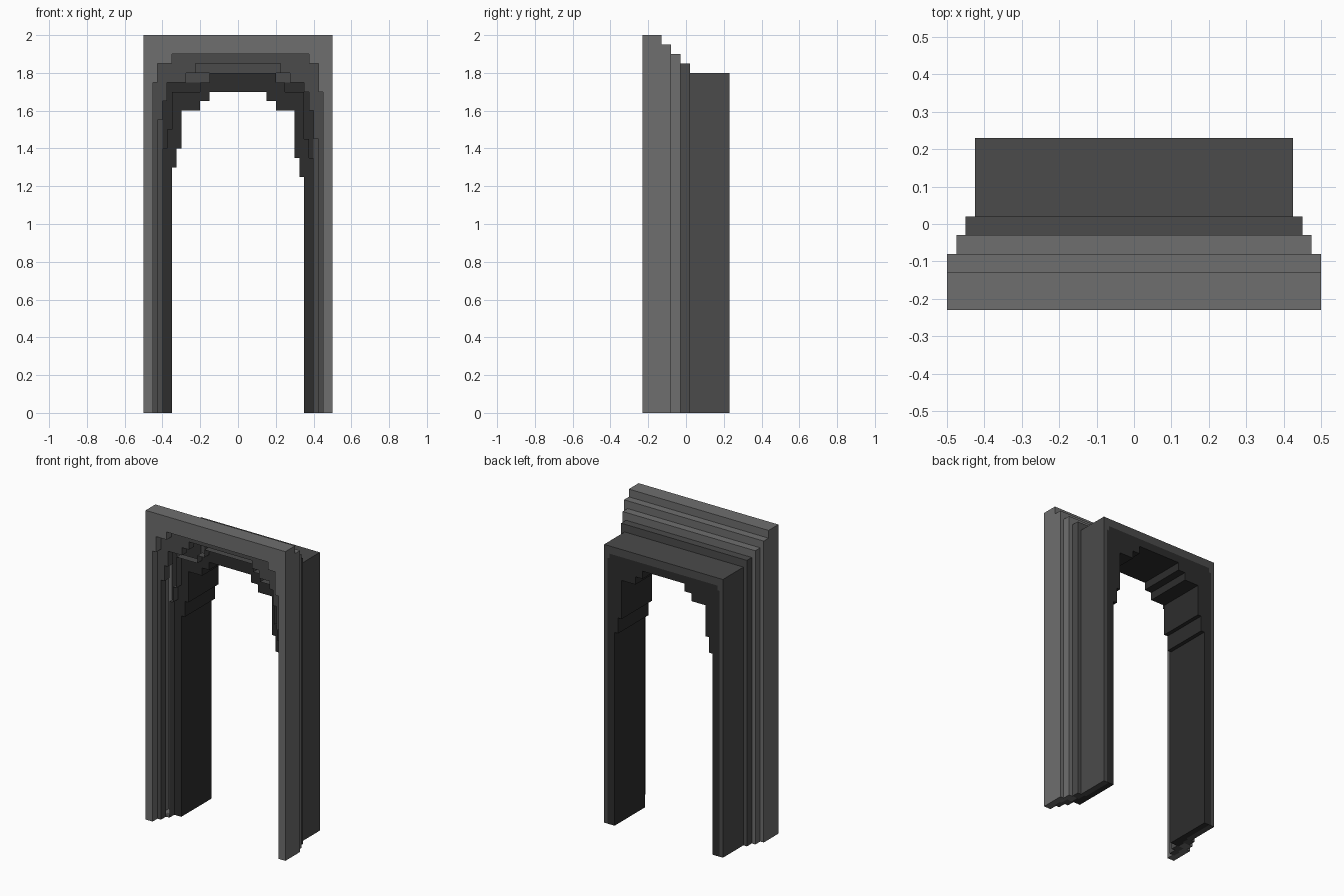
import bpy, bmesh
from mathutils import Vector

if "Cube" in bpy.data.objects:
    bpy.data.objects.remove(bpy.data.objects["Cube"])

# ---- the three flat greys, one mesh per grey part ----
COLOURS = {"light": ("light_grey", 0.157), "mid": ("mid_grey", 0.070), "dark": ("dark_grey", 0.026)}
NAMES = {"light": "outer_frame", "mid": "middle_frame", "dark": "inner_lining"}
meshes = {k: bmesh.new() for k in COLOURS}


def face(part, pts, facing):
    bm = meshes[part]
    f = bm.faces.new([bm.verts.new(p) for p in pts])
    f.normal_update()
    if f.normal.dot(Vector(facing)) < 0:
        f.normal_flip()


def path(left, right):
    """Stepped arch outline, from left foot over the top to right foot."""
    pts, z = [], 0
    for x, top in left:
        pts += [(-x, z), (-x, top)]
        z = top
    back, z = [], 0
    for x, top in right:
        back += [(x, z), (x, top)]
        z = top
    return pts + back[::-1]


def box(w, top):
    return path([(w, top)], [(w, top)])


def wall(part, pts, y0, y1, sign):
    """Extrude an outline along y; sign 1 faces outward, -1 into the opening."""
    for (ax, az), (bx, bz) in zip(pts, pts[1:]):
        face(part, [(ax, y0, az), (bx, y0, bz), (bx, y1, bz), (ax, y1, az)],
             (-(bz - az) * sign, 0, (bx - ax) * sign))


def ledge(part, outer, inner, y, sign):
    """Flat arch-shaped face between two outlines."""
    face(part, [(x, y, z) for x, z in outer + inner[::-1]], (0, sign, 0))


# ---- stepped openings (half width, height reached) ----
op_a = path([(.45, 1.75), (.425, 1.85), (.35, 1.9)],
            [(.45, 1.7), (.425, 1.85), (.375, 1.9)])
op_b = path([(.425, 1.55), (.4, 1.65), (.375, 1.75), (.275, 1.8), (.225, 1.85)],
            [(.425, 1.45), (.4, 1.6), (.375, 1.7), (.35, 1.75), (.275, 1.8), (.225, 1.85)])
op_c = path([(.4, 1.4), (.375, 1.5), (.35, 1.7), (.2, 1.75), (.15, 1.8)],
            [(.4, 1.35), (.375, 1.45), (.35, 1.7), (.25, 1.75), (.2, 1.8)])
op_d = path([(.35, 1.3), (.325, 1.4), (.3, 1.6), (.2, 1.65), (.15, 1.7)],
            [(.35, 1.25), (.325, 1.35), (.3, 1.6), (.2, 1.65), (.15, 1.7)])

# ---- slabs front to back: y0, y1, half width, top, opening, outer and inner grey ----
slabs = [
    (-.23, -.18, .5, 2.0, op_a, "light", "light"),
    (-.18, -.13, .5, 2.0, op_b, "light", "mid"),
    (-.13, -.08, .5, 1.95, op_c, "light", "mid"),
    (-.08, -.03, .475, 1.9, op_d, "light", "dark"),
    (-.03, .02, .45, 1.85, op_d, "mid", "dark"),
    (.02, .23, .425, 1.8, op_d, "mid", "dark"),
]
prev = None
for s in slabs:
    y0, y1, w, top, opening, out_c, in_c = s
    wall(out_c, box(w, top), y0, y1, 1)
    wall(in_c, opening, y0, y1, -1)
    # soles of the feet, split between outer and inner grey
    inner = opening[-1][0]
    split = (w + inner) / 2
    for m in (-1, 1):
        for part, a, b in ((out_c, w, split), (in_c, split, inner)):
            face(part, [(m * a, y0, 0), (m * b, y0, 0), (m * b, y1, 0), (m * a, y1, 0)], (0, 0, -1))
    # ledges against the slab in front
    if prev is None:
        ledge("light", box(w, top), opening, y0, -1)
    else:
        if prev[4] is not opening:
            ledge(in_c, prev[4], opening, y0, -1)
        if prev[3] != top:
            po, no = box(prev[2], prev[3]), box(w, top)
            if prev[2] != w:
                ledge(prev[5], po, no, y0, 1)
            else:
                face(prev[5], [(-w, y0, top), (w, y0, top), (w, y0, prev[3]), (-w, y0, prev[3])], (0, 1, 0))
    prev = s

# ---- back face: lighter rim around the dark lining ----
rim = path([(.4, 1.72), (.385, 1.75)], [(.4, 1.72), (.385, 1.75)])
ledge("mid", box(.425, 1.8), rim, .23, 1)
ledge("dark", rim, op_d, .23, 1)

for key, bm in meshes.items():
    name, v = COLOURS[key]
    mat = bpy.data.materials.new(name)
    mat.diffuse_color = (v, v, v, 1)
    mat.use_nodes = True
    mat.node_tree.nodes["Principled BSDF"].inputs["Base Color"].default_value = mat.diffuse_color
    bmesh.ops.remove_doubles(bm, verts=bm.verts, dist=1e-5)
    bmesh.ops.triangulate(bm, faces=[f for f in bm.faces if len(f.verts) > 4])
    me = bpy.data.meshes.new(NAMES[key])
    bm.to_mesh(me)
    bm.free()
    me.materials.append(mat)
    bpy.context.collection.objects.link(bpy.data.objects.new(NAMES[key], me))
